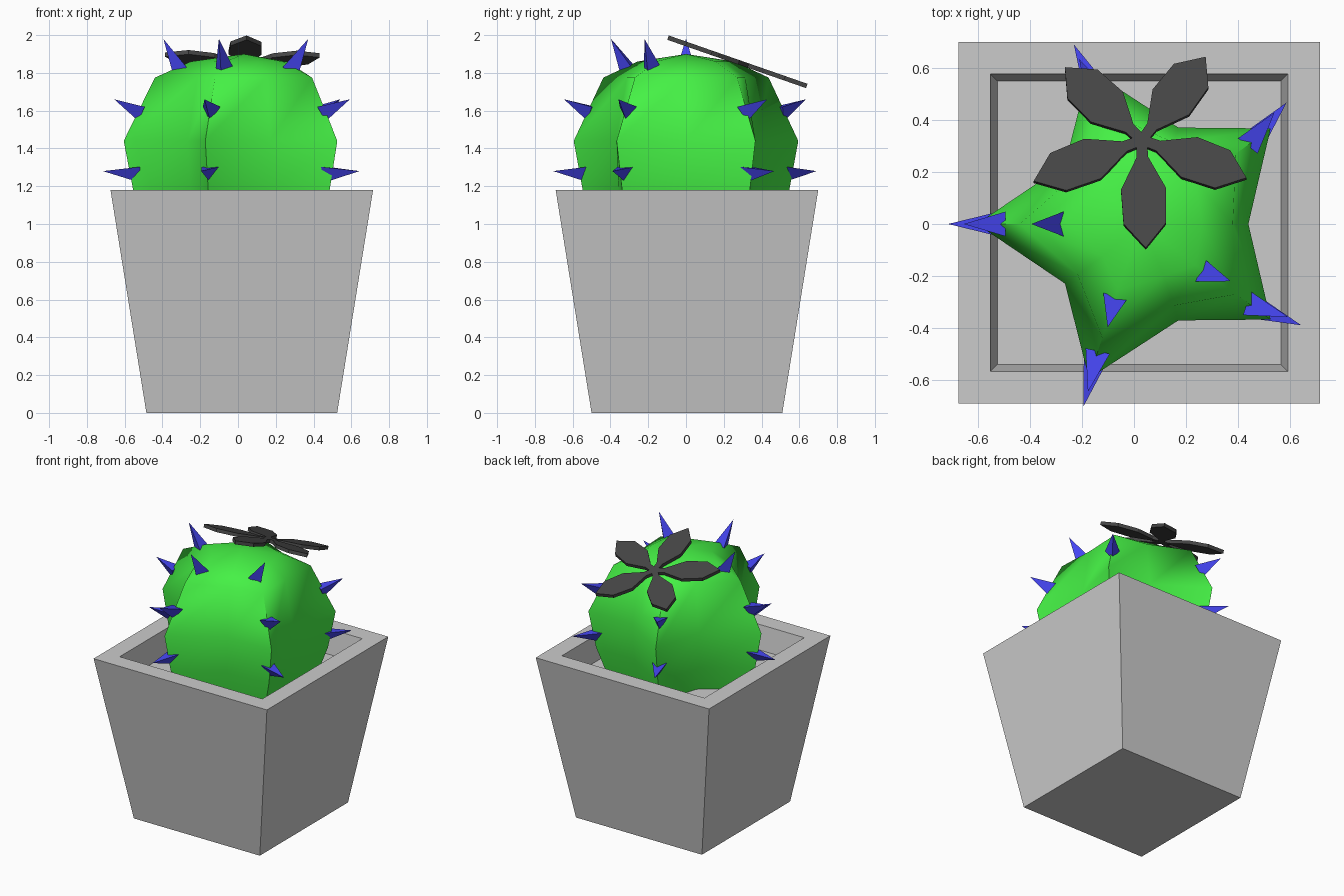
import bpy, bmesh
from math import radians, sin, cos, pi
from mathutils import Vector, Matrix

if "Cube" in bpy.data.objects:
    bpy.data.objects.remove(bpy.data.objects["Cube"])


def material(name, colour):
    m = bpy.data.materials.new(name)
    m.diffuse_color = (*colour, 1)
    m.use_nodes = True
    m.node_tree.nodes["Principled BSDF"].inputs["Base Color"].default_value = m.diffuse_color
    return m


GREEN = material("green", (0.06, 0.88, 0.06))
BLUE = material("blue", (0.06, 0.06, 0.88))
BLACK = material("black", (0.06, 0.06, 0.06))


def finish(bm, name, mat=None):
    bmesh.ops.recalc_face_normals(bm, faces=bm.faces)
    me = bpy.data.meshes.new(name)
    bm.to_mesh(me)
    bm.free()
    ob = bpy.data.objects.new(name, me)
    bpy.context.collection.objects.link(ob)
    if mat:
        me.materials.append(mat)
    return ob


def loft(bm, loops):
    """Bridge successive closed loops of points, returning the vertex rings."""
    rings = [[bm.verts.new(p) for p in loop] for loop in loops]
    for a, b in zip(rings, rings[1:]):
        n = len(a)
        for i in range(n):
            bm.faces.new((a[i], a[(i + 1) % n], b[(i + 1) % n], b[i]))
    return rings


def polar(r, deg, z, cx=0.02):
    return Vector((cx + r * cos(radians(deg)), r * sin(radians(deg)), z))


# Square tapered pot with a thick rim and a sunken soil surface
def square(h, z):
    return [(0.02 + sx * h, 0.005 + sy * h, z)
            for sx, sy in ((-1, -1), (1, -1), (1, 1), (-1, 1))]


bm = bmesh.new()
rings = loft(bm, [square(0.505, 0), square(0.695, 1.18),
                  square(0.572, 1.18), square(0.545, 1.01)])
bm.faces.new(rings[0])
bm.faces.new(rings[-1])
finish(bm, "pot")

# Five-ribbed cactus body: height, rib radius, valley radius
profile = [(0.98, 0.50, 0.33), (1.18, 0.575, 0.375), (1.44, 0.625, 0.39),
           (1.775, 0.46, 0.33), (1.86, 0.27, 0.21)]
bm = bmesh.new()
loops = []
for z, rib, valley in profile:
    loop = []
    for i in range(5):
        loop += [polar(rib, 36 + 72 * i, z), polar(valley, 72 + 72 * i, z, 0.05)]
    loops.append(loop)
rings = loft(bm, loops)
bm.faces.new(rings[0])
apex = bm.verts.new((0.03, 0, 1.9))
top = rings[-1]
for i in range(10):
    bm.faces.new((top[i], top[(i + 1) % 10], apex))
body = finish(bm, "cactus_body", GREEN)
bpy.context.view_layer.objects.active = body
body.select_set(True)
bpy.ops.object.shade_smooth_by_angle(angle=radians(65))


# Three-sided spines in three rows; the flower replaces the top two at the back
def spine(bm, base, tip, radius=0.055):
    axis = (tip - base).normalized()
    side = axis.cross(Vector((0, 0, 1))).normalized()
    up = side.cross(axis)
    ring = []
    for k in range(3):
        a = -pi / 2 + k * 2 * pi / 3
        ring.append(bm.verts.new(base + (side * cos(a) + up * sin(a)) * radius))
    point = bm.verts.new(tip)
    bm.faces.new(ring)
    for k in range(3):
        bm.faces.new((ring[k], ring[(k + 1) % 3], point))


rows = [(0.54, 1.275, 0.735, 1.28), (0.525, 1.595, 0.675, 1.66),
        (0.315, 1.815, 0.415, 1.98)]
tip_angles = (39.5, 110, 180, 253, 328)
bm = bmesh.new()
for row, (r0, z0, r1, z1) in enumerate(rows):
    for i, tip_angle in enumerate(tip_angles):
        if row == 2 and i < 2:
            continue
        spine(bm, polar(r0, 36 + 72 * i, z0), polar(r1, tip_angle, z1))
finish(bm, "spines", BLUE)

# Flat five-petal flower, tilted towards the back
outline = [(0.0, -0.02), (0.07, -0.022), (0.2, -0.087), (0.34, -0.082), (0.44, 0),
           (0.34, 0.082), (0.2, 0.087), (0.07, 0.022), (0.0, 0.02)]
petals = [(-88, 1.0), (-21, 0.98), (54, 0.95), (135, 0.95), (202, 1.02)]
bm = bmesh.new()
for angle, size in petals:
    turn = Matrix.Rotation(radians(angle), 4, 'Z')
    rings = loft(bm, [[turn @ Vector((x * size, y, z)) for x, y in outline]
                      for z in (-0.012, 0.012)])
    for ring in rings:
        bm.faces.new(ring)
flower = finish(bm, "flower", BLACK)
flower.location = (0.03, 0.32, 1.842)
flower.rotation_euler.x = radians(-19.2)
